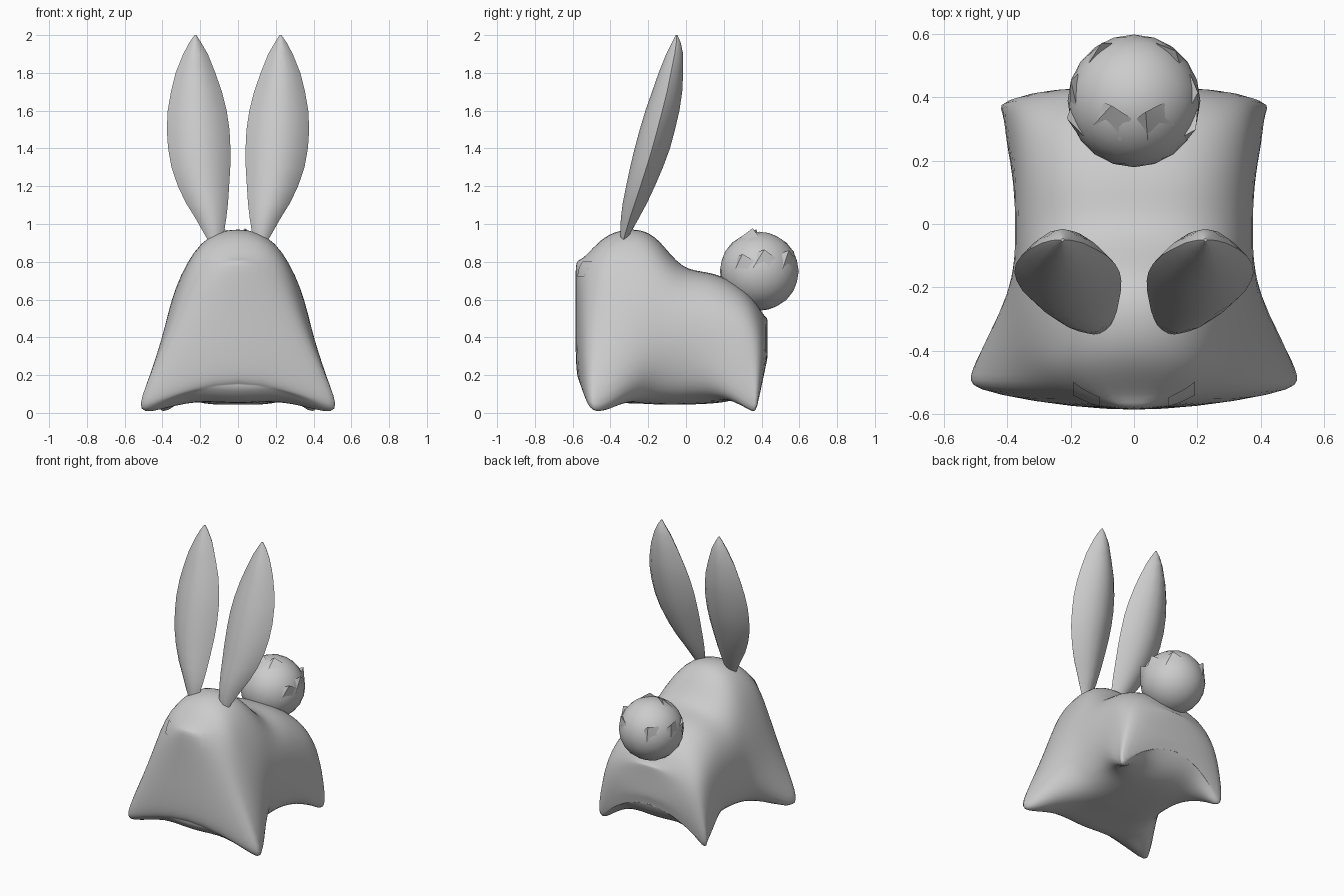
import bpy, bmesh, math
from mathutils import Vector

if "Cube" in bpy.data.objects:
    bpy.data.objects.remove(bpy.data.objects["Cube"])

grey = bpy.data.materials.new("soft grey")
grey.diffuse_color = (0.6, 0.6, 0.6, 1)
grey.use_nodes = True
grey.node_tree.nodes["Principled BSDF"].inputs["Base Color"].default_value = grey.diffuse_color


def make(name, verts, faces, angle=30):
    me = bpy.data.meshes.new(name)
    me.from_pydata(verts, [], faces)
    bm = bmesh.new()
    bm.from_mesh(me)
    bmesh.ops.recalc_face_normals(bm, faces=bm.faces)
    bm.to_mesh(me)
    bm.free()
    ob = bpy.data.objects.new(name, me)
    bpy.context.collection.objects.link(ob)
    me.materials.append(grey)
    bpy.ops.object.select_all(action='DESELECT')
    ob.select_set(True)
    bpy.context.view_layer.objects.active = ob
    bpy.ops.object.shade_smooth_by_angle(angle=math.radians(angle))
    return ob


# Body: cross-sections from front to back: y, top z, six (x, z) down the side, belly z
sections = [
    (-.55, .81, .12, .78, .23, .58, .32, .36, .43, .13, .41, .06, .22, .12, .10),
    (-.475, .89, .19, .83, .30, .62, .39, .38, .505, .08, .46, .01, .24, .07, .06),
    (-.38, .955, .20, .88, .325, .64, .405, .39, .475, .12, .41, .03, .22, .06, .05),
    (-.25, .965, .19, .90, .33, .66, .395, .40, .41, .20, .34, .09, .20, .055, .05),
    (-.14, .91, .20, .84, .33, .64, .38, .40, .365, .22, .30, .10, .18, .05, .045),
    (-.02, .775, .20, .74, .335, .60, .375, .39, .35, .21, .29, .10, .17, .05, .045),
    (.12, .742, .20, .715, .335, .58, .378, .38, .37, .20, .31, .10, .18, .055, .05),
    (.25, .69, .20, .665, .34, .54, .385, .36, .40, .14, .35, .06, .21, .075, .065),
    (.35, .61, .20, .59, .325, .49, .385, .33, .41, .08, .365, .01, .22, .12, .11),
    (.415, .51, .14, .50, .25, .42, .315, .30, .375, .12, .35, .06, .21, .18, .18),
]


def lean(y, z):
    # feet tuck in slightly below the front and rear faces
    low = max(0, (.25 - z) / .25)
    return y + (.03 * low if y < -.5 else -.045 * low if y > .4 else 0)


verts, faces = [], []
for s in sections:
    side = [(s[i], s[i + 1]) for i in range(2, 14, 2)]
    ring = [(0, s[1])] + side + [(0, s[-1])] + [(-x, z) for x, z in reversed(side)]
    verts += [(x, lean(s[0], z), z) for x, z in ring]
for r in range(len(sections) - 1):
    for k in range(14):
        a, b = r * 14 + k, r * 14 + (k + 1) % 14
        faces.append((a, b, b + 14, a + 14))
# Front and rear caps with a gently bulging middle column
for base, bulge, low in ((0, -.035, .12), (14 * (len(sections) - 1), .015, .20)):
    mid = [base]
    for k in range(1, 7):
        z = verts[base + k][2] if k < 4 else (low + .09, low + .05, low + .02)[k - 4]
        mid.append(len(verts))
        verts.append((0, lean(verts[base][1], z) + bulge * (1 if k < 5 else .5), z))
    mid.append(base + 7)
    for side in ([base + k for k in range(8)], [base + (14 - k) % 14 for k in range(8)]):
        for k in range(7):
            f = [mid[k], side[k], side[k + 1], mid[k + 1]]
            faces.append(list(dict.fromkeys(f)))
body = make("body", verts, faces, 180)
sub = body.modifiers.new("Smooth", 'SUBSURF')
sub.levels = sub.render_levels = 2
# Push the cage out so the smoothed skin passes close to the section points
target = [v.co.copy() for v in body.data.vertices]
for _ in range(3):
    bpy.context.view_layer.update()
    skin = body.evaluated_get(bpy.context.evaluated_depsgraph_get()).data
    moves = [0.7 * (t - skin.vertices[i].co) for i, t in enumerate(target)]
    for v, m in zip(body.data.vertices, moves):
        v.co += m
    body.data.update()
bpy.context.view_layer.update()

# Ears: lens-shaped slices with sharp side edges: z, inner x, outer x, front y, back y
ear = [(.90, .10, .15, -.345, -.325), (.95, .075, .18, -.348, -.295), (1.03, .062, .225, -.345, -.25),
       (1.11, .053, .275, -.335, -.207), (1.2, .047, .318, -.317, -.165), (1.3, .041, .352, -.296, -.122),
       (1.4, .04, .37, -.272, -.085), (1.5, .045, .377, -.245, -.058), (1.6, .06, .372, -.215, -.035),
       (1.7, .085, .355, -.18, -.02), (1.8, .12, .33, -.145, -.015), (1.9, .16, .29, -.105, -.015),
       (1.96, .195, .258, -.075, -.028), (2.0, .22, .23, -.055, -.045)]
for sx, label in ((1, "right_ear"), (-1, "left_ear")):
    verts, faces, n = [], [], 16
    for z, x0, x1, y0, y1 in ear:
        for i in range(n):
            sign = -1 if i < n / 2 else 1
            u = math.cos(2 * math.pi * i / n)
            yc, h = (y0 + y1) / 2, (y1 - y0) / 2
            verts.append((sx * ((x0 + x1) / 2 + u * (x1 - x0) / 2), yc + sign * h * (1 - u * u), z))
    for r in range(len(ear) - 1):
        for k in range(n):
            a, b = r * n + k, r * n + (k + 1) % n
            faces.append((a, b, b + n, a + n))
    faces += [tuple(range(n)), tuple(range(len(verts) - n, len(verts)))]
    make(label, verts, faces, 50)

# Fluffy tail ball
centre, radius = Vector((0, .388, .75)), .209
bm = bmesh.new()
bmesh.ops.create_icosphere(bm, subdivisions=3, radius=radius)
ball_v = [tuple(v.co + centre) for v in bm.verts]
ball_f = [[v.index for v in f.verts] for f in bm.faces]
bm.free()
make("tail", ball_v, ball_f, 180)

# Tufts: broad pointed flaps lying on the ball, tips lifting off
tufts = [(.19, .03, .06), (.12, .16, .06), (.19, -.08, .04), (.07, -.06, .2)]
verts, faces = [], []
for sx in (1, -1):
    for x, y, z in tufts:
        d = Vector((sx * x, y, z)).normalized()
        up = (Vector((0, .3, 1)) - d * d.dot(Vector((0, .3, 1)))).normalized()
        across = d.cross(up)
        b = len(verts)
        for s, t, h in ((-.05, -.06, .92), (.05, -.06, .92), (.05, .03, .96), (-.05, .03, .96), (.02, .045, 1.09)):
            verts.append(centre + d * radius * h + across * s + up * t)
        faces += [(b, b + 1, b + 4), (b + 1, b + 2, b + 4), (b + 2, b + 3, b + 4), (b + 3, b, b + 4), (b, b + 3, b + 2, b + 1)]
make("tail_tufts", verts, faces)

# Eye plates laid onto the face
for sx, label in ((1, "right_eye"), (-1, "left_eye")):
    verts = [(sx * (.105 + .085 * i / 4), -.9, .72 + .08 * j / 4) for j in range(5) for i in range(5)]
    faces = [(a, a + 1, a + 6, a + 5) for a in (j * 5 + i for j in range(4) for i in range(4))]
    eye = make(label, verts, faces)
    wrap = eye.modifiers.new("Lay on face", 'SHRINKWRAP')
    wrap.target, wrap.offset = body, .005
    wrap.wrap_method, wrap.wrap_mode = 'PROJECT', 'ABOVE_SURFACE'
    wrap.use_project_y = True
    wrap.use_positive_direction = wrap.use_negative_direction = True
